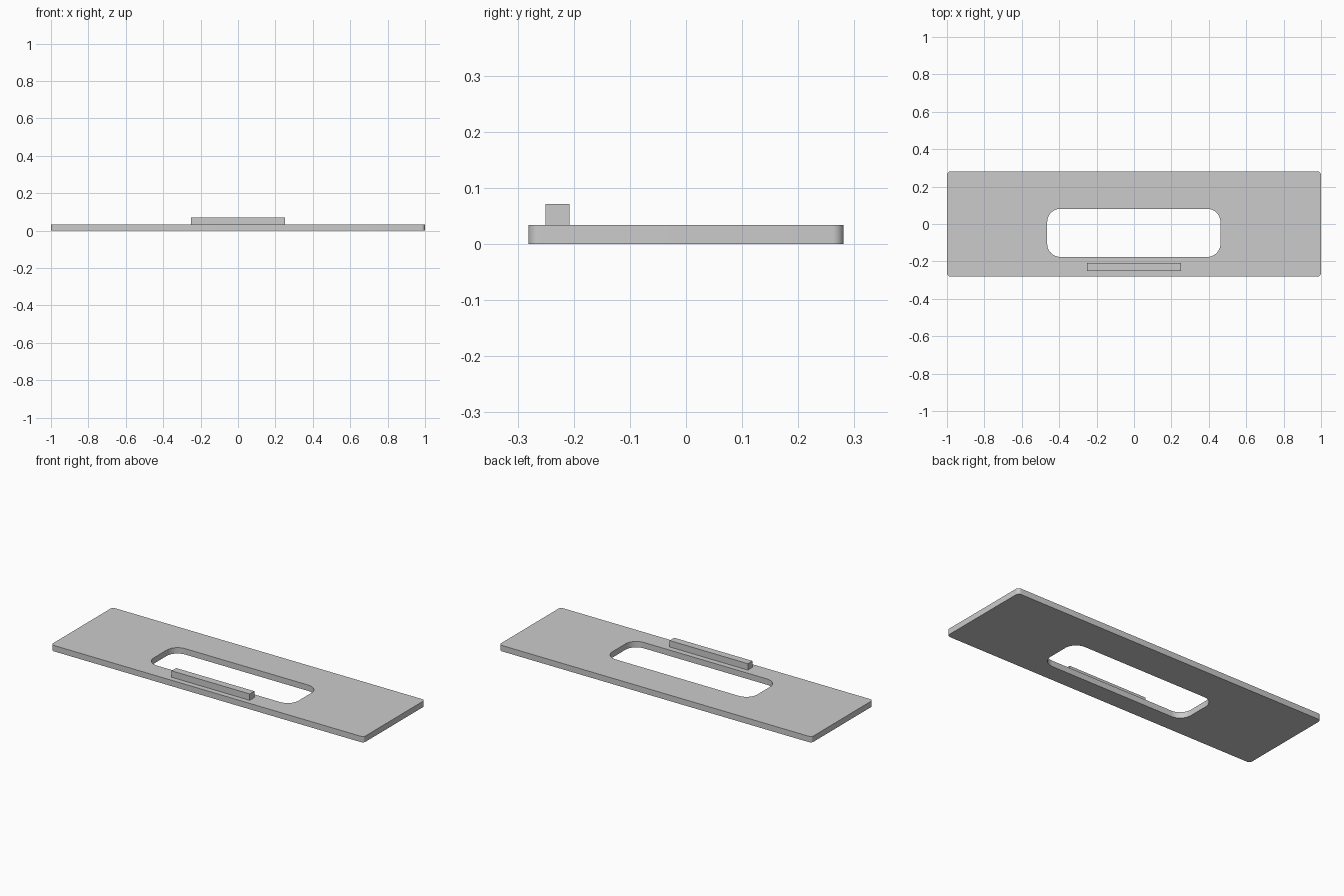
import bpy
import bmesh
from math import cos, sin, pi

if "Cube" in bpy.data.objects:
    bpy.data.objects.remove(bpy.data.objects["Cube"], do_unlink=True)

# Single grey finish
grey = bpy.data.materials.new("grey")
grey.use_nodes = True
colour = (0.6, 0.6, 0.6, 1)
grey.diffuse_color = colour
grey.node_tree.nodes["Principled BSDF"].inputs["Base Color"].default_value = colour


def rounded_rectangle(x0, x1, y0, y1, radius, steps):
    """Outline points, anticlockwise; a zero radius gives square corners."""
    if radius == 0:
        return [(x0, y0), (x1, y0), (x1, y1), (x0, y1)]
    centres = [(x1 - radius, y1 - radius), (x0 + radius, y1 - radius),
               (x0 + radius, y0 + radius), (x1 - radius, y0 + radius)]
    points = []
    for corner, (cx, cy) in enumerate(centres):
        for step in range(steps + 1):
            angle = (corner + step / steps) * pi / 2
            points.append((cx + radius * cos(angle), cy + radius * sin(angle)))
    return points


def slab(name, outlines, bottom, top):
    """Extrude a flat region bounded by the outlines; inner ones become holes."""
    bm = bmesh.new()
    edges = []
    for outline in outlines:
        verts = [bm.verts.new((x, y, bottom)) for x, y in outline]
        edges += [bm.edges.new((a, b)) for a, b in zip(verts, verts[1:] + verts[:1])]
    bmesh.ops.triangle_fill(bm, edges=edges, use_beauty=True, normal=(0, 0, 1))
    result = bmesh.ops.extrude_face_region(bm, geom=bm.faces[:], use_keep_orig=True)
    raised = [g for g in result["geom"] if isinstance(g, bmesh.types.BMVert)]
    bmesh.ops.translate(bm, verts=raised, vec=(0, 0, top - bottom))
    bmesh.ops.recalc_face_normals(bm, faces=bm.faces[:])
    mesh = bpy.data.meshes.new(name)
    bm.to_mesh(mesh)
    bm.free()
    mesh.materials.append(grey)
    obj = bpy.data.objects.new(name, mesh)
    bpy.context.collection.objects.link(obj)
    bpy.ops.object.select_all(action="DESELECT")
    obj.select_set(True)
    bpy.context.view_layer.objects.active = obj
    bpy.ops.object.shade_smooth_by_angle()
    return obj


# Flat plate with a rounded slot
thickness = 0.034
plate_edge = rounded_rectangle(-1, 1, -0.281, 0.281, 0.02, 8)
slot_edge = rounded_rectangle(-0.464, 0.462, -0.176, 0.081, 0.07, 12)
slab("plate", [plate_edge, slot_edge], 0, thickness)

# Raised bar along the front edge of the slot
slab("raised_bar", [rounded_rectangle(-0.25, 0.25, -0.25, -0.208, 0, 0)], thickness, 0.071)
